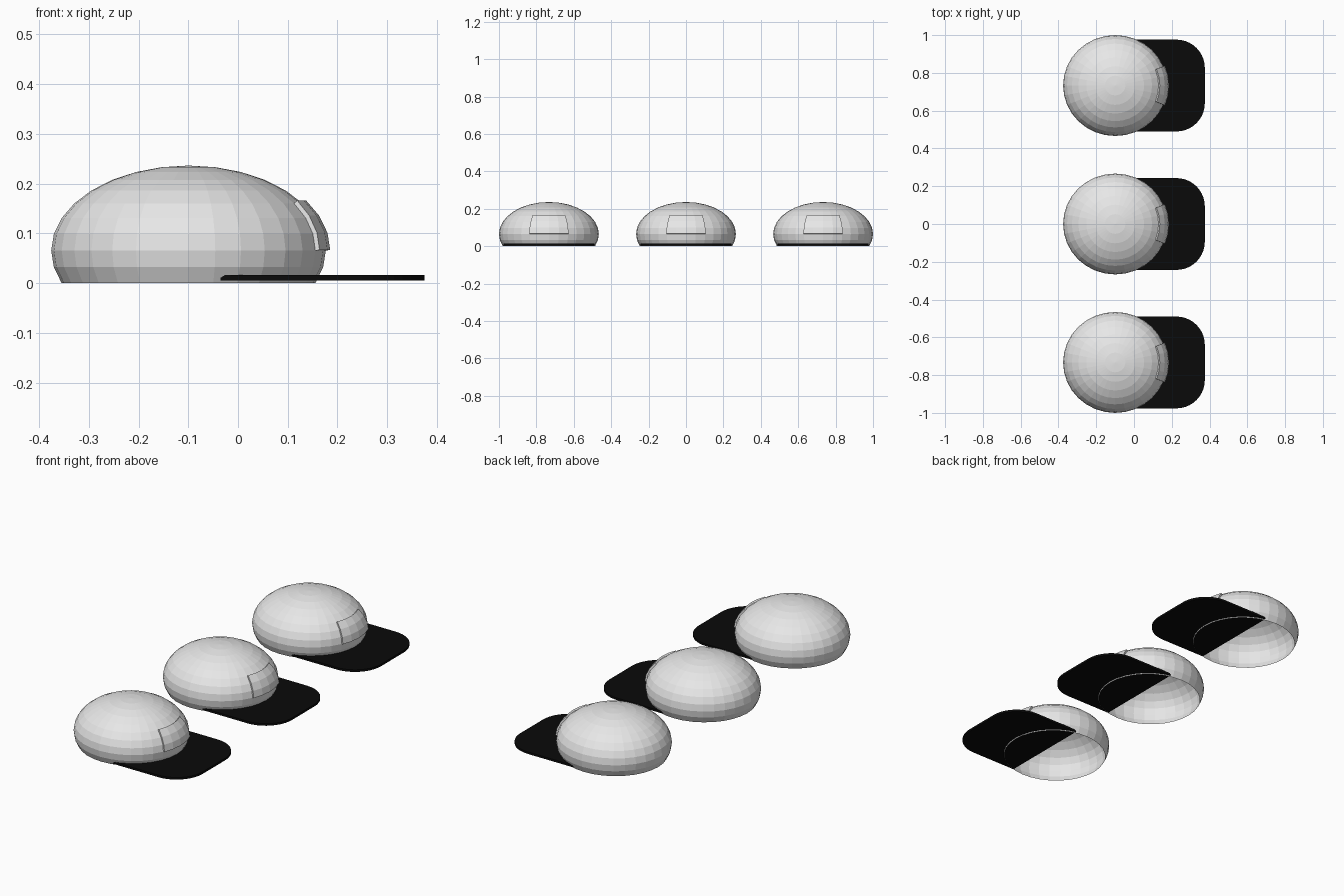
import bpy, bmesh, math
from mathutils import Matrix, Vector

cube = bpy.data.objects.get("Cube")
if cube:
    bpy.data.objects.remove(cube, do_unlink=True)

RADII = Vector((0.276, 0.267, 0.171))   # dome half sizes
CENTRE = Vector((-0.0995, 0, 0.0655))   # dome equator centre
SPACING = 0.733


def material(name, colour):
    m = bpy.data.materials.new(name)
    m.use_nodes = True
    m.diffuse_color = colour
    m.node_tree.nodes["Principled BSDF"].inputs["Base Color"].default_value = colour
    return m


def finish(bm, name, mat, y):
    mesh = bpy.data.meshes.new(name)
    bm.to_mesh(mesh)
    bm.free()
    mesh.materials.append(mat)
    ob = bpy.data.objects.new(name, mesh)
    ob.location.y = y
    bpy.context.collection.objects.link(ob)
    return ob


def sphere_part(keep):
    """Faceted sphere reduced to the faces whose unit centre passes keep."""
    bm = bmesh.new()
    bmesh.ops.create_uvsphere(bm, u_segments=32, v_segments=16, radius=1)
    drop = [f for f in bm.faces if not keep(f.calc_center_median())]
    bmesh.ops.delete(bm, geom=drop, context='FACES')
    bmesh.ops.transform(bm, verts=bm.verts,
                        matrix=Matrix.Translation(CENTRE) @ Matrix.Diagonal(RADII).to_4x4())
    return bm


def in_dome(c):
    return c.z > -math.sin(math.radians(22.5))


def in_panel(c):
    return (0 < c.z < math.sin(math.radians(33.75))
            and abs(math.atan2(c.y, c.x)) < math.radians(22.5))


def brim_mesh():
    """Flat slab with two rounded outer corners."""
    back, tip, half, r = -0.035, 0.375, 0.243, 0.15
    low, thick = 0.005, 0.011
    outline = [(back, half), (back, -half)]
    for side in (-1, 1):
        for i in range(11):
            a = math.radians(9 * i)
            if side == 1:
                a = math.pi / 2 - a
            outline.append((tip - r + r * math.sin(a),
                            side * (half - r + r * math.cos(a))))
    bm = bmesh.new()
    face = bm.faces.new([bm.verts.new((x, y, low)) for x, y in outline])
    top = bmesh.ops.extrude_face_region(bm, geom=[face])["geom"]
    bmesh.ops.translate(bm, vec=(0, 0, thick),
                        verts=[v for v in top if isinstance(v, bmesh.types.BMVert)])
    bmesh.ops.recalc_face_normals(bm, faces=bm.faces)
    return bm


white = material("off white", (0.8, 0.8, 0.8, 1))
black = material("black", (0.003, 0.003, 0.003, 1))

# Three identical caps in a row
for i, place in enumerate(("front", "middle", "back")):
    y = (i - 1) * SPACING
    finish(sphere_part(in_dome), place + "_cap_dome", white, y)
    panel = finish(sphere_part(in_panel), place + "_cap_panel", white, y)
    solid = panel.modifiers.new("thickness", 'SOLIDIFY')
    solid.thickness = 0.009
    solid.offset = 1
    finish(brim_mesh(), place + "_cap_brim", black, y)
